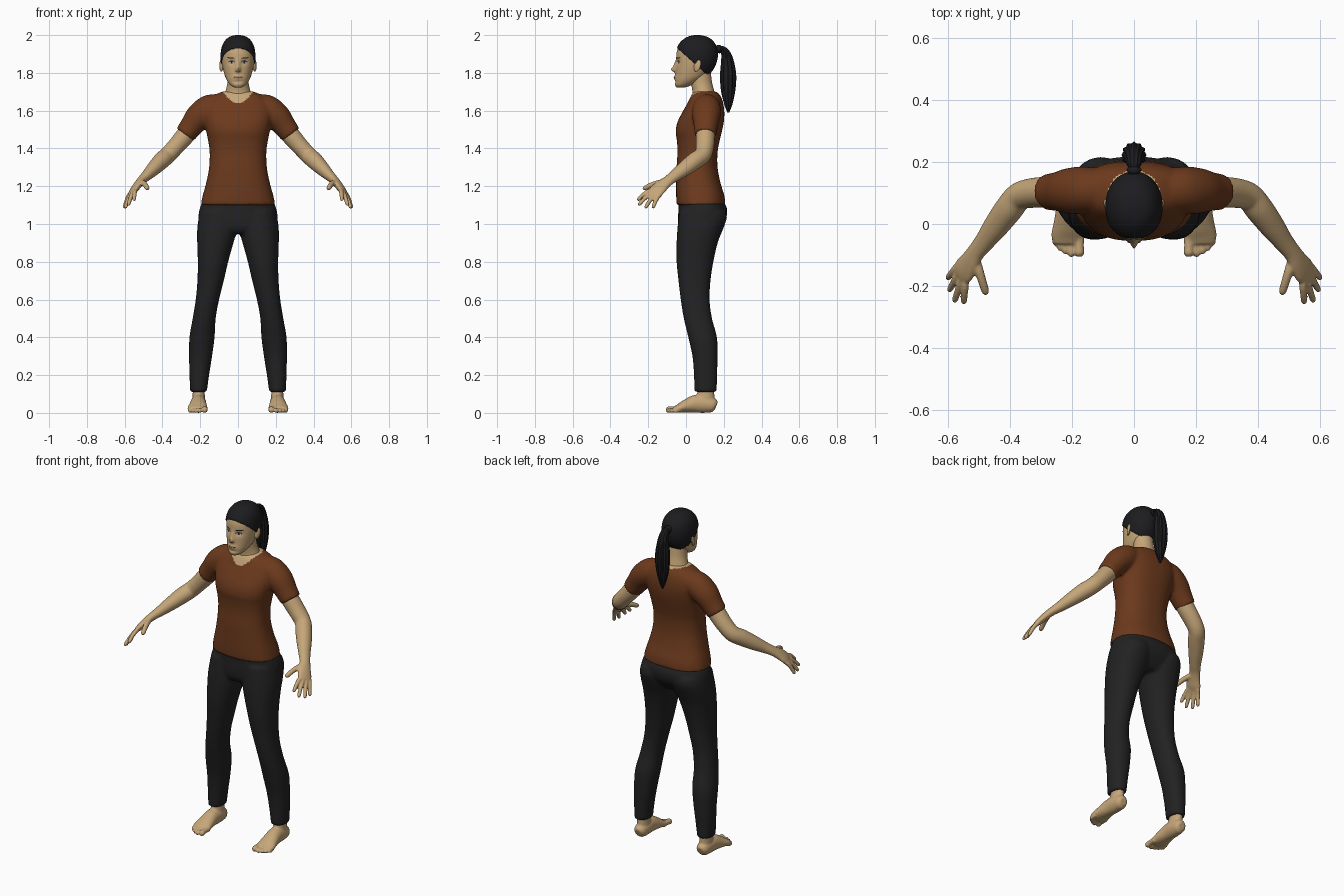
import bpy, bmesh, math
from mathutils import Vector
from mathutils.bvhtree import BVHTree

cube = bpy.data.objects.get("Cube")
if cube:
    bpy.data.objects.remove(cube, do_unlink=True)


def material(name, *rgb):
    m = bpy.data.materials.new(name)
    m.use_nodes = True
    m.diffuse_color = (*rgb, 1)
    bsdf = next(n for n in m.node_tree.nodes if n.type == 'BSDF_PRINCIPLED')
    bsdf.inputs["Base Color"].default_value = (*rgb, 1)
    return m


SKIN = material("skin", .56, .38, .19)
SHIRT = material("brown_cloth", .15, .042, .012)
TROUSERS = material("black_cloth", .016, .016, .017)
HAIR = material("black_hair", .012, .012, .014)
WHITE = material("eye_white", .6, .55, .48)
IRIS = material("dark_iris", .012, .008, .006)
LIPS = material("lips", .40, .23, .13)


def spline(rows, n=6):
    """Catmull-Rom interpolation of every column."""
    out = []
    for i in range(len(rows) - 1):
        quad = [rows[max(0, min(len(rows) - 1, i + k))] for k in (-1, 0, 1, 2)]
        for s in range(n):
            t = s / n
            out.append([b + .5 * t * (c - a + t * (2*a - 5*b + 4*c - d + t * (3*(b - c) + d - a)))
                        for a, b, c, d in zip(*quad)])
    return out + [list(rows[-1])]


def skin_rings(bm, rings):
    loops = [[bm.verts.new(p) for p in ring] for ring in rings]
    n = len(loops[0])
    for a, b in zip(loops, loops[1:]):
        for i in range(n):
            bm.faces.new((a[i], a[(i + 1) % n], b[(i + 1) % n], b[i]))
    bm.faces.new(loops[0])
    bm.faces.new(loops[-1])


def tower(bm, rows, power=2.0, seg=48, sign=1):
    """Stack of level ovals; rows are z, x from, x to, y from, y to."""
    def oval(c):
        return math.copysign(abs(c) ** (2 / power), c)
    rings = []
    for z, x0, x1, y0, y1 in spline(rows):
        rings.append([(sign * ((x0 + x1) / 2 + (x1 - x0) / 2 * oval(math.cos(a))),
                       (y0 + y1) / 2 + (y1 - y0) / 2 * oval(math.sin(a)), z)
                      for a in (math.tau * i / seg for i in range(seg))])
    skin_rings(bm, rings)


def tube(bm, rows, side, seg=20, sign=1, ridge=0):
    """Limb along a path; rows are x, y, z, half width, half thickness."""
    rows = spline(rows)
    pts = [Vector(r[:3]) for r in rows]
    rings = []
    for i, r in enumerate(rows):
        t = (pts[min(i + 1, len(pts) - 1)] - pts[max(i - 1, 0)]).normalized()
        u = (side - side.dot(t) * t).normalized()
        v = t.cross(u)
        ring = []
        for k in range(seg):
            a = math.tau * k / seg
            g = 1 + ridge * math.cos(a * seg / 4)
            p = pts[i] + g * (u * r[3] * math.cos(a) + v * r[4] * math.sin(a))
            ring.append((sign * p.x, p.y, p.z))
        rings.append(ring)
    skin_rings(bm, rings)


def finish(name, bm, mats, voxel=0, relax=0):
    bmesh.ops.recalc_face_normals(bm, faces=bm.faces)
    me = bpy.data.meshes.new(name)
    bm.to_mesh(me)
    bm.free()
    ob = bpy.data.objects.new(name, me)
    bpy.context.collection.objects.link(ob)
    for m in mats:
        me.materials.append(m)
    bpy.ops.object.select_all(action='DESELECT')
    ob.select_set(True)
    bpy.context.view_layer.objects.active = ob
    if voxel:
        rm = ob.modifiers.new("blend", 'REMESH')
        rm.mode, rm.voxel_size = 'VOXEL', voxel
        sm = ob.modifiers.new("relax", 'SMOOTH')
        sm.factor, sm.iterations = .5, relax
        bpy.ops.object.convert(target='MESH')
    bpy.ops.object.shade_smooth_by_angle(angle=math.radians(50))
    return ob


X = Vector((1, 0, 0))
PALM = Vector((.49, .78, -.39))     # across the palm, thumb to little finger
SIDES = ((1, "left"), (-1, "right"))

# Shirt: torso, bust and sleeves blended together
bm = bmesh.new()
torso = [(1.10, .198, -.05, .208), (1.15, .187, -.052, .203), (1.22, .168, -.052, .182),
         (1.30, .153, -.05, .167), (1.38, .15, -.045, .167), (1.44, .158, -.048, .178),
         (1.49, .168, -.055, .19), (1.54, .178, -.045, .2), (1.59, .185, -.02, .203),
         (1.635, .175, .005, .198), (1.67, .145, .022, .187), (1.692, .105, .035, .172),
         (1.702, .08, .045, .16)]
tower(bm, [(z, -w, w, a, b) for z, w, a, b in torso], 2.4, 64)
for s, _ in SIDES:
    tube(bm, [(.09, .11, 1.63, .06, .06), (.15, .11, 1.61, .075, .075), (.205, .107, 1.57, .075, .072),
              (.245, .105, 1.52, .064, .062), (.281, .103, 1.472, .058, .056)], PALM, 32, s)
shirt = finish("shirt", bm, [SHIRT, SKIN], .008, 10)
for p in shirt.data.polygons:       # bare skin inside the round neckline
    c = p.center
    if c.z > 1.6 and (c.x / .085) ** 2 + ((c.y - .09) / .083) ** 2 < 1:
        p.material_index = 1

# Trousers: pelvis and legs
bm = bmesh.new()
pelvis = [(.95, .16, -.02, .15), (.98, .19, -.038, .18), (1.03, .209, -.042, .212),
          (1.08, .203, -.04, .217), (1.12, .188, -.04, .2), (1.16, .17, -.035, .18)]
tower(bm, [(z, -w, w, a, b) for z, w, a, b in pelvis], 2.3)
leg = [(.11, .165, .253, .045, .162), (.2, .153, .257, .042, .165), (.3, .137, .259, .034, .167),
       (.4, .124, .257, .012, .164), (.5, .118, .24, -.012, .138), (.6, .1, .224, -.028, .125),
       (.7, .075, .215, -.04, .13), (.8, .052, .213, -.05, .145), (.9, .024, .216, -.05, .168),
       (.97, .006, .216, -.046, .195), (1.03, .005, .209, -.04, .216), (1.07, .01, .2, -.035, .21)]
for s, _ in SIDES:
    tower(bm, leg, 2.15, 40, s)
finish("trousers", bm, [TROUSERS], .009, 5)

# Arms with hands
for s, label in SIDES:
    bm = bmesh.new()
    tube(bm, [(.22, .105, 1.545, .05, .05), (.28, .103, 1.468, .05, .05), (.33, .1, 1.41, .048, .046),
              (.372, .088, 1.365, .045, .045), (.405, .048, 1.335, .046, .045),
              (.445, -.005, 1.295, .042, .038), (.482, -.055, 1.258, .034, .029),
              (.51, -.09, 1.232, .031, .023), (.53, -.122, 1.208, .037, .021),
              (.549, -.15, 1.182, .043, .018), (.562, -.168, 1.165, .037, .012)], PALM, 28, s)
    fingers = [((.545, -.188, 1.177), (.55, -.255, 1.125)), ((.555, -.172, 1.169), (.58, -.25, 1.1)),
               ((.565, -.157, 1.161), (.597, -.215, 1.085)), ((.575, -.142, 1.153), (.602, -.175, 1.085)),
               ((.51, -.122, 1.22), (.478, -.225, 1.185))]
    for i, (a, b) in enumerate(fingers):
        a, b = Vector(a), Vector(b)
        r = .014 if i == 4 else .0112
        rows = []
        for t, f in ((-.25, 1.1), (.2, 1.1), (.6, 1), (.92, .9), (1.02, .45)):
            p = a.lerp(b, t) + Vector((0, 0, .03 * t * (1 - t)))
            rows.append((*p, r * f, r * f))
        tube(bm, rows, PALM, 12, s)
    finish(label + "_arm", bm, [SKIN], .0045, 4)

# Feet with toes
for s, label in SIDES:
    bm = bmesh.new()
    tube(bm, [(.208, .16, .035, .02, .022), (.208, .145, .04, .034, .037), (.208, .1, .047, .04, .047),
              (.21, .05, .048, .042, .047), (.212, 0, .036, .048, .035), (.214, -.035, .025, .053, .024),
              (.214, -.062, .018, .048, .015)], X, 28, s)
    tower(bm, [(.03, .175, .242, .055, .15), (.07, .174, .242, .05, .152), (.1, .176, .24, .058, .15),
               (.17, .18, .238, .07, .15)], 2, 28, s)
    for x, tip, r in ((.177, -.106, .017), (.203, -.107, .012), (.222, -.098, .0115),
                      (.239, -.086, .011), (.254, -.07, .011)):
        tube(bm, [(x, -.03, r + .004, r, r), (x, tip + .035, r + .003, r * .9, r * .9),
                  (x, tip + .012, r, r, r), (x, tip, r, r * .5, r * .5)], X, 12, s)
    finish(label + "_foot", bm, [SKIN], .0045, 4)

# Neck
bm = bmesh.new()
tower(bm, [(1.62, -.08, .08, .04, .16), (1.68, -.074, .074, .035, .155), (1.71, -.064, .064, .033, .148),
           (1.75, -.056, .056, .026, .138), (1.81, -.055, .055, .02, .13)])
finish("neck", bm, [SKIN])

# Head, with sculpted face and a hair cap cut along a slanted hairline
bm = bmesh.new()
head = [(1.722, .014, -.046, -.01), (1.728, .03, -.054, .012), (1.742, .046, -.059, .045),
        (1.765, .061, -.058, .085), (1.79, .071, -.056, .115), (1.83, .081, -.054, .145),
        (1.87, .086, -.052, .16), (1.91, .085, -.049, .163), (1.945, .077, -.036, .153),
        (1.972, .06, -.012, .132), (1.987, .039, .015, .106), (1.994, .012, .045, .075)]
tower(bm, [(z, -w, w, a, b) for z, w, a, b in head], 2.1, 112)


def bump(d, size):
    return math.exp(-(d / size) ** 2)


for v in bm.verts:
    x, y, z = v.co
    if y < .03:
        length = .5 * bump(z - 1.84, .022) + bump(z - 1.817, .013)
        v.co.y -= .022 * bump(x, .012) * length
        v.co.y += .008 * bump(abs(x) - .033, .02) * bump(z - 1.857, .014)
        v.co.y -= .006 * bump(x, .025) * bump(z - 1.776, .012)
        v.co.y += .004 * bump(x, .03) * bump(z - 1.752, .007)
slant = Vector((0, .9, 1)).normalized()
origin = Vector((0, 0, 1.89))
bmesh.ops.bisect_plane(bm, geom=bm.verts[:] + bm.edges[:] + bm.faces[:], plane_co=origin, plane_no=slant)
bm.normal_update()
bmesh.ops.recalc_face_normals(bm, faces=bm.faces)
surface = BVHTree.FromBMesh(bm)
for f in bm.faces:
    if (f.calc_center_median() - origin).dot(slant) > 0:
        f.material_index = 1
for v in bm.verts:
    if (v.co - origin).dot(slant) > .001:
        v.co += v.normal * .006
finish("head", bm, [SKIN, HAIR])


def face_plate(name, cx, cz, w, h, mat, lift, tilt=0):
    """Thin oval that follows the face."""
    bm = bmesh.new()
    def put(x, z):
        hit = surface.ray_cast(Vector((x, -1, z)), Vector((0, 1, 0)))[0]
        return bm.verts.new((x, hit.y - lift, z))
    mid = put(cx, cz)
    rim = []
    for i in range(24):
        a = math.tau * i / 24
        dx = w * math.cos(a)
        rim.append(put(cx + dx, cz + h * math.sin(a) + tilt * dx))
    for i in range(24):
        bm.faces.new((mid, rim[i], rim[(i + 1) % 24]))
    finish(name, bm, [mat])


for s, label in SIDES:
    face_plate(label + "_lashes", s * .034, 1.858, .017, .0075, HAIR, .0015)
    face_plate(label + "_eye", s * .034, 1.8565, .014, .005, WHITE, .0025)
    face_plate(label + "_iris", s * .034, 1.857, .0055, .005, IRIS, .0035)
    face_plate(label + "_brow", s * .038, 1.879, .021, .0032, HAIR, .002, s * .1)
    face_plate(label + "_nostril", s * .008, 1.806, .004, .002, IRIS, .001)
    # Ears
    bm = bmesh.new()
    bmesh.ops.create_uvsphere(bm, u_segments=20, v_segments=12, radius=1)
    for v in bm.verts:
        x, y, z = v.co
        v.co = (s * (.088 + .009 * x + .006 * y), .06 + .018 * y + .006 * z, 1.838 + .032 * z)
    finish(label + "_ear", bm, [SKIN])
face_plate("lips", 0, 1.776, .025, .008, LIPS, .001)
face_plate("mouth_line", 0, 1.777, .023, .0011, IRIS, .002)

# Ponytail with a tie
bm = bmesh.new()
tube(bm, [(0, .14, 1.915, .02, .02), (0, .175, 1.925, .017, .017), (0, .203, 1.915, .023, .02),
          (0, .218, 1.87, .03, .03), (0, .223, 1.79, .038, .04), (0, .223, 1.71, .034, .036),
          (0, .224, 1.64, .02, .022), (0, .224, 1.59, .004, .005)], X, 48, 1, .07)
finish("ponytail", bm, [HAIR])
bm = bmesh.new()
tube(bm, [(0, .166, 1.922, .019, .019), (0, .175, 1.925, .024, .024), (0, .184, 1.925, .019, .019)], X)
finish("hair_tie", bm, [HAIR])
